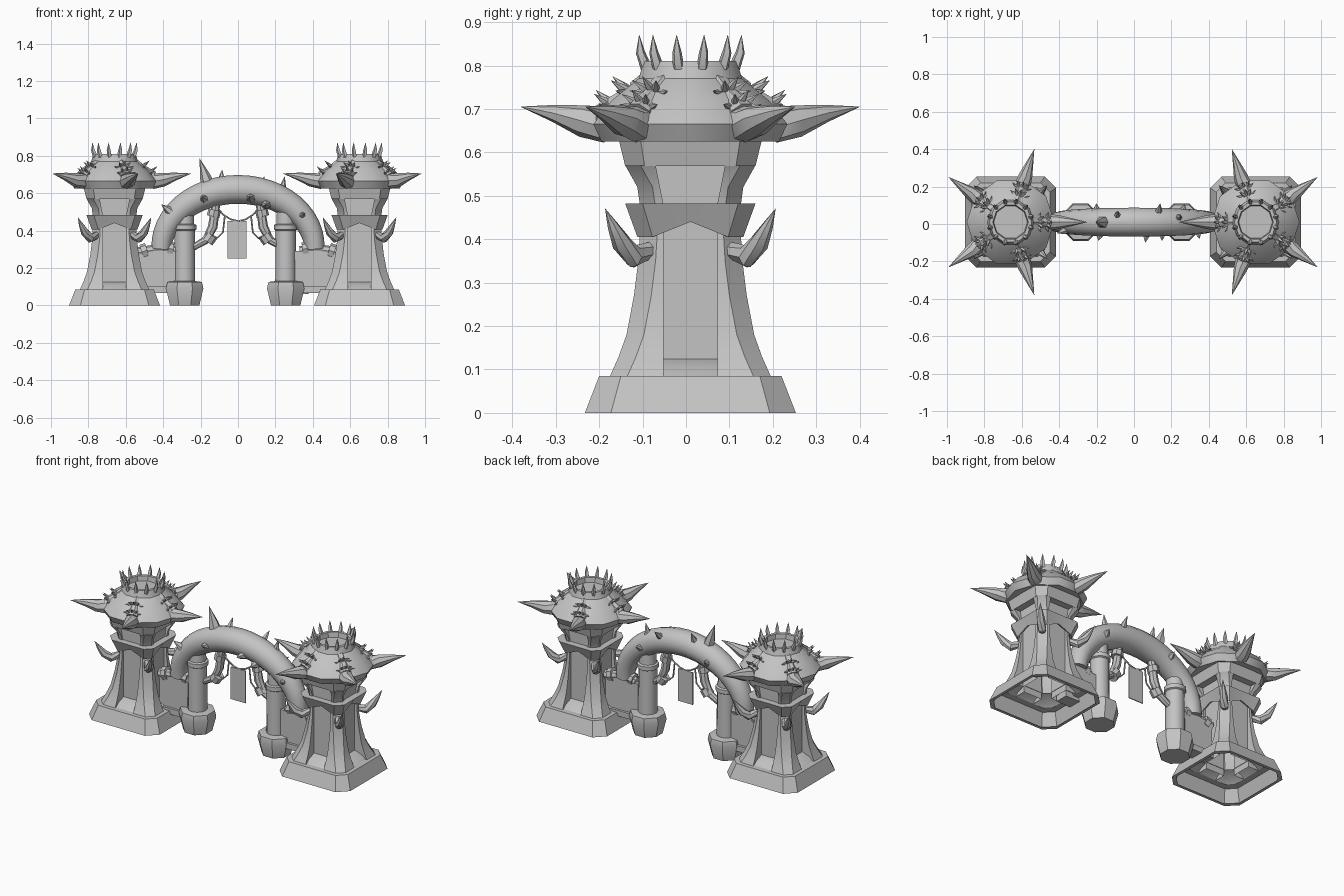
import bpy, bmesh, math
from mathutils import Vector

cube = bpy.data.objects.get("Cube")
if cube:
    bpy.data.objects.remove(cube)

stone = bpy.data.materials.new("grey stone")
stone.use_nodes = True
GREY = (0.55, 0.55, 0.55, 1)
stone.diffuse_color = GREY
stone.node_tree.nodes["Principled BSDF"].inputs["Base Color"].default_value = GREY
CY = 0.01


def build(name, lofts, at=(0, CY, 0), cap=True, smooth=35):
    """One object from several lofts; each loft is a list of equal rings."""
    bm = bmesh.new()
    for rings in lofts:
        loops = [[bm.verts.new(Vector(p) + Vector(at)) for p in r] for r in rings]
        n = len(loops[0])
        for a, b in zip(loops, loops[1:]):
            for i in range(n):
                j = (i + 1) % n
                bm.faces.new((a[i], a[j], b[j], b[i]))
        if cap:
            bm.faces.new(loops[0][::-1])
            bm.faces.new(loops[-1])
    bmesh.ops.remove_doubles(bm, verts=bm.verts, dist=0.0003)
    bmesh.ops.recalc_face_normals(bm, faces=bm.faces)
    me = bpy.data.meshes.new(name)
    bm.to_mesh(me)
    bm.free()
    me.materials.append(stone)
    ob = bpy.data.objects.new(name, me)
    bpy.context.collection.objects.link(ob)
    bpy.ops.object.select_all(action='DESELECT')
    ob.select_set(True)
    bpy.context.view_layer.objects.active = ob
    bpy.ops.object.shade_smooth_by_angle(angle=math.radians(smooth))
    return ob


def tube(pts, radii, sides=8):
    """Rings along a path, with a radius at each point."""
    pts = [Vector(p) for p in pts]
    rings = []
    for i, p in enumerate(pts):
        t = (pts[min(i + 1, len(pts) - 1)] - pts[max(i - 1, 0)]).normalized()
        ref = Vector((0, 1, 0)) if abs(t.y) < 0.9 else Vector((1, 0, 0))
        u = t.cross(ref).normalized()
        v = t.cross(u)
        r = max(radii[i], 0.0005)
        rings.append([p + r * (u * math.cos(a) + v * math.sin(a))
                      for a in (math.tau * k / sides for k in range(sides))])
    return rings


def spike(base, tip, r, sides=6):
    """A thorn that swells a little before its point."""
    b, t = Vector(base), Vector(tip)
    return tube([b, b.lerp(t, 0.35), t], [r, r * 0.8, 0], sides)


def lathe(profile, sides, turn=0):
    return [[(r * math.cos(turn + math.tau * k / sides),
              r * math.sin(turn + math.tau * k / sides), z)
             for k in range(sides)] for r, z in profile]


def four(side, z):
    """Repeat one side's (out, along) points around a square."""
    ring = []
    for k in range(4):
        c, s = round(math.cos(k * math.pi / 2)), round(math.sin(k * math.pi / 2))
        ring += [(x * c - y * s, x * s + y * c, z if len(p) < 3 else p[2])
                 for p in side for x, y in [p[:2]]]
    return ring


def chamfered(w, c, z):
    return four([(w, c - w), (w, w - c)], z)


def panelled(w, c, d, p, z):
    """Chamfered square with a recess of depth position d, half-width p."""
    d = min(d, w)
    return four([(w, c - w), (w, -p), (d, -p), (d, p), (w, p), (w, w - c)], z)


def gabled(w, c, z, rise):
    return four([(w, c - w, z), (w, 0, z + rise), (w, w - c, z)], z)


def polar(r, a, z):
    return Vector((r * math.cos(a), r * math.sin(a), z))


def tower(side, cx, facing):
    at = (cx, CY, 0)
    # Hollow plinth
    build(side + "_tower_base", [[chamfered(0.225, 0.06, 0.0), chamfered(0.243, 0.06, 0.0),
          chamfered(0.21, 0.05, 0.085), chamfered(0.17, 0.04, 0.085)]], at, cap=False)
    # Flared body with a recessed panel on each side
    body = [(0.185, 0.085), (0.165, 0.13), (0.147, 0.18), (0.13, 0.27), (0.12, 0.35), (0.114, 0.45)]
    build(side + "_tower_body", [[panelled(w, 0.04, 0.102, 0.062, z) for w, z in body]], at, cap=False)
    build(side + "_panel_sill", [[chamfered(0.175, 0.04, 0.085), chamfered(0.155, 0.04, 0.105),
          chamfered(0.10, 0.03, 0.125)]], at, cap=False)
    # Collar with gabled lower edge
    build(side + "_tower_collar", [[gabled(0.11, 0.03, 0.415, 0.03), gabled(0.122, 0.035, 0.405, 0.035),
          gabled(0.15, 0.04, 0.482, 0), gabled(0.11, 0.03, 0.482, 0)]], at, cap=False)
    # Neck with windows
    neck = [(0.115, 0.06, 0.47), (0.122, 0.07, 0.52), (0.15, 0.08, 0.57)]
    build(side + "_tower_neck", [
        [panelled(w, 0.035, 0.108, p, z) for w, p, z in neck],
        [chamfered(0.15, 0.045, 0.568), chamfered(0.165, 0.05, 0.63)]], at)
    # Bulging roof with an open rim
    roof = [(0.15, 0.63), (0.215, 0.625), (0.235, 0.665), (0.19, 0.72),
            (0.125, 0.77), (0.113, 0.81), (0.095, 0.81), (0.09, 0.78)]
    build(side + "_tower_roof", [lathe(roof, 10, facing)], at)
    # Spikes around the rim
    crown = []
    for k in range(12):
        a = facing + math.tau * (k + 0.5) / 12
        crown.append(tube([polar(0.105, a, 0.795), polar(0.119, a, 0.83), polar(0.122, a, 0.87)],
                          [0.014, 0.011, 0], 5))
    build(side + "_crown_spikes", crown, at)
    # Five great horns, each held by a socket and ringed with thorns
    horns, sockets, thorns = [], [], []
    for k in range(5):
        a = facing + math.tau * k / 5
        horns.append(tube([polar(0.16, a, 0.685), polar(0.215, a, 0.664), polar(0.26, a, 0.672),
                           polar(0.33, a, 0.69), polar(0.41, a, 0.705)],
                          [0.035, 0.042, 0.037, 0.02, 0], 8))
        start, end = polar(0.085, a, 0.775), polar(0.2, a, 0.685)
        sockets.append(tube([start, start.lerp(end, 0.4)], [0.026, 0.026], 6))
        sockets.append(tube([start.lerp(end, 0.3), end], [0.021, 0.036], 8))
        out = Vector((math.cos(a), math.sin(a), 0))
        across = Vector((-out.y, out.x, 0))
        up = (out * 0.6 + Vector((0, 0, 0.8)))
        for f in (0.5, 0.85):
            for b in (-1.3, -0.65, 0, 0.65, 1.3):
                n = across * math.sin(b) + up * math.cos(b)
                root = start.lerp(end, f) + n * 0.018
                thorns.append(spike(root, root + n * 0.038 + out * 0.012, 0.011, 5))
    build(side + "_roof_horns", horns, at)
    build(side + "_horn_sockets", sockets, at)
    build(side + "_horn_thorns", thorns, at)
    # Curved tusks on the body corners
    tusks = []
    for k in range(4):
        d = polar(1.414, math.pi / 4 + k * math.pi / 2, 0)
        path = [d * r + Vector((0, 0, z)) for r, z in
                ((0.095, 0.375), (0.13, 0.36), (0.158, 0.39), (0.178, 0.43), (0.196, 0.47))]
        tusks.append(tube(path, [0.02, 0.026, 0.023, 0.013, 0], 7))
    build(side + "_corner_tusks", tusks, at)


def gate_side(side, s, px):
    # Gate pillar with a bulbous foot
    foot = [(0.085, 0), (0.108, 0.09), (0.1, 0.125), (0.06, 0.13)]
    build(side + "_pillar_foot", [lathe(foot, 8, math.pi / 8)], (px, CY, 0))
    shaft = [(0.056, 0.12), (0.054, 0.4), (0.062, 0.405), (0.062, 0.43),
             (0.05, 0.435), (0.046, 0.54)]
    build(side + "_pillar", [lathe(shaft, 12)], (px, CY, 0))
    # Bracket pipe with two rings
    build(side + "_bracket", [
        tube([(s * 0.24, 0, 0.31), (s * 0.17, 0, 0.35), (s * 0.135, 0, 0.42), (s * 0.115, 0, 0.56)],
             [0.018, 0.022, 0.026, 0.022]),
        tube([(s * 0.165, 0, 0.34), (s * 0.14, 0, 0.375)], [0.034, 0.034]),
        tube([(s * 0.133, 0, 0.475), (s * 0.125, 0, 0.51)], [0.034, 0.034])])
    # Low wall, rail and knobs
    ends = [(s * x, 0, 0) for x in (0.3, 0.53)]
    wall = [[(x, y, z) for y, z in ((-0.025, 0.07), (0.025, 0.07), (0.025, 0.29), (-0.025, 0.29))]
            for x, _, _ in ends]
    sill = [[(x, y, z) for y, z in ((-0.04, 0.065), (0.04, 0.065), (0.04, 0.1), (-0.04, 0.1))]
            for x, _, _ in ends]
    build(side + "_low_wall", [wall, sill])
    build(side + "_wall_rail", [
        tube([(s * 0.33, 0, 0.29), (s * 0.43, 0, 0.3), (s * 0.54, 0, 0.28)], [0.027, 0.027, 0.03]),
        tube([(s * 0.345, 0, 0.3), (s * 0.375, 0, 0.305)], [0.036, 0.036]),
        tube([(s * 0.485, 0, 0.295), (s * 0.515, 0, 0.285)], [0.04, 0.04])])
    build(side + "_wall_post", [tube([(s * 0.36, 0, 0.06), (s * 0.36, 0, 0.31)], [0.016, 0.016])])
    # Hanging rope
    build(side + "_rope", [
        tube([(s * 0.11, 0, 0.52), (s * 0.08, 0, 0.485), (s * 0.04, 0, 0.46), (0, 0, 0.45)], [0.005] * 4, 5),
        tube([(s * 0.15, 0, 0.38), (s * 0.11, 0, 0.36), (s * 0.08, 0, 0.39), (s * 0.07, 0, 0.48)],
             [0.005] * 4, 5)])


tower("right", -0.66, 0)
tower("left", 0.65, math.pi)
gate_side("right", -1, -0.285)
gate_side("left", 1, 0.255)

# Arch, thick at the crown and thin at the feet
angles = [math.pi * k / 24 for k in range(25)]
build("arch", [tube([(0.41 * math.cos(a), 0, 0.3 + 0.32 * math.sin(a)) for a in angles],
                    [0.052 + 0.025 * math.sin(a) for a in angles], 12)])

# Thorns on the arch: (x, y, z) root and (x, y, z) tip
arch_spikes = [
    ((-0.16, 0, 0.64), (-0.205, 0, 0.785), 0.036), ((-0.09, 0.03, 0.66), (-0.085, 0.06, 0.725), 0.02),
    ((0.23, 0.02, 0.58), (0.25, 0.03, 0.69), 0.028), ((0.13, 0.05, 0.64), (0.14, 0.1, 0.69), 0.02),
    ((-0.18, -0.05, 0.57), (-0.19, -0.1, 0.58), 0.028), ((0.07, -0.05, 0.575), (0.06, -0.11, 0.58), 0.026),
    ((0.15, -0.05, 0.54), (0.15, -0.1, 0.54), 0.026), ((0.34, -0.04, 0.48), (0.35, -0.09, 0.49), 0.024),
    ((-0.36, -0.04, 0.5), (-0.41, -0.06, 0.54), 0.024), ((-0.2, 0.05, 0.57), (-0.2, 0.1, 0.59), 0.026),
    ((0.26, 0.05, 0.54), (0.27, 0.1, 0.56), 0.024)]
build("arch_spikes", [spike(a, b, r) for a, b, r in arch_spikes])

# Hanging banner
build("banner", [[[(x, y, z) for x, y in ((-0.055, -0.003), (0.045, -0.003), (0.045, 0.003), (-0.055, 0.003))]
                  for z in (0.25, 0.45)]])
